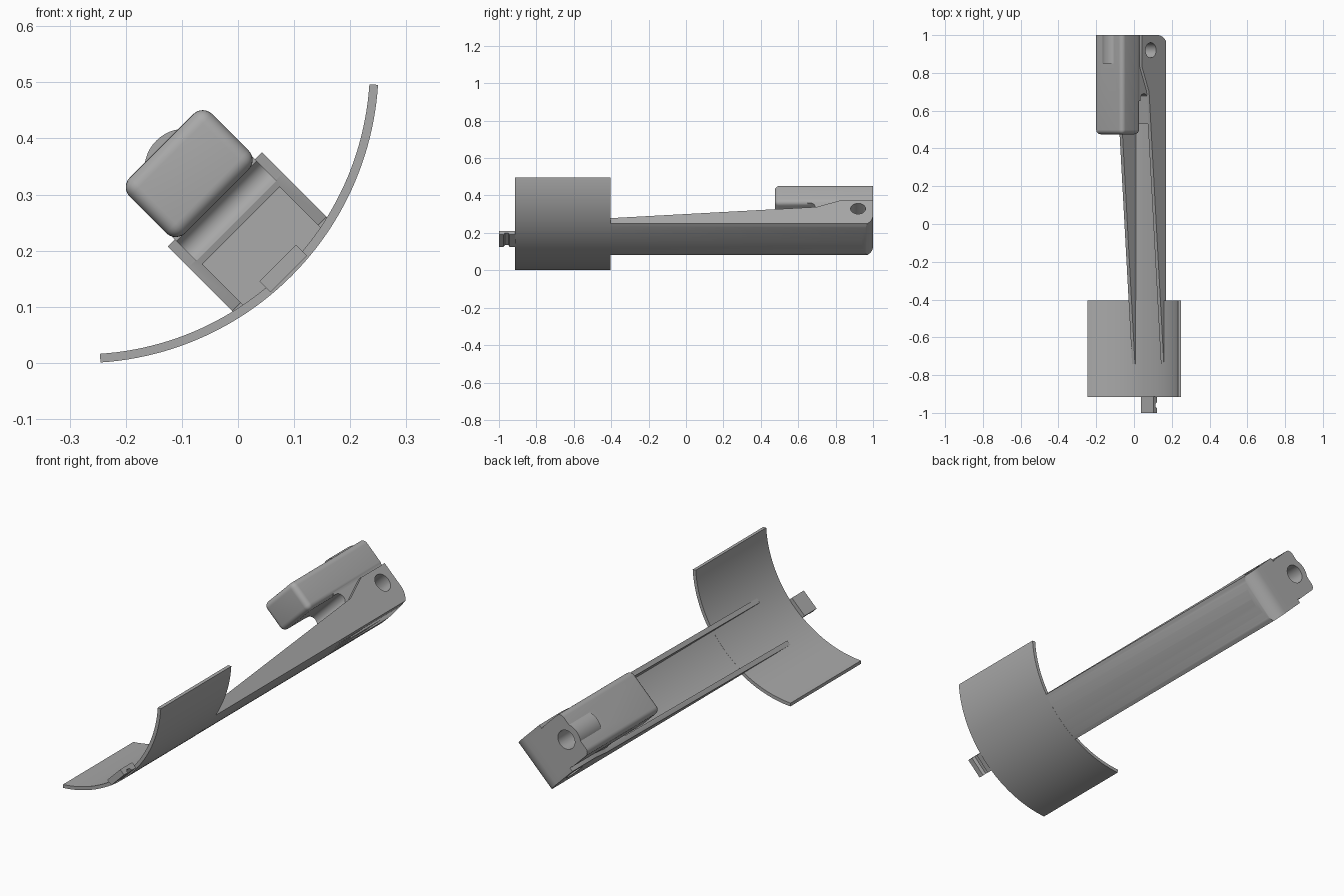
import bpy, bmesh
from math import sin, cos, pi, radians
from mathutils import Matrix

if "Cube" in bpy.data.objects:
    bpy.data.objects.remove(bpy.data.objects["Cube"], do_unlink=True)

grey = bpy.data.materials.new("plain_grey")
grey.use_nodes = True
grey.diffuse_color = (0.4, 0.4, 0.4, 1)
grey.node_tree.nodes["Principled BSDF"].inputs["Base Color"].default_value = (0.4, 0.4, 0.4, 1)

# Parts are built upright in (across, along, up) and tilted 45 degrees at the end
MID, CENTRE_UP = 0.177, 0.572


def make_object(name, bm):
    bmesh.ops.recalc_face_normals(bm, faces=bm.faces)
    mesh = bpy.data.meshes.new(name)
    bm.to_mesh(mesh)
    bm.free()
    mesh.materials.append(grey)
    obj = bpy.data.objects.new(name, mesh)
    bpy.context.collection.objects.link(obj)
    return obj


def extrude(name, pts, axis, a, b):
    """Extrude (along, up) points across, or (across, up) points along."""
    bm = bmesh.new()
    place = (lambda p, d: (d, p[0], p[1])) if axis == "across" else (lambda p, d: (p[0], d, p[1]))
    ends = [[bm.verts.new(place(p, d)) for p in pts] for d in (a, b)]
    for ring in ends:
        bm.faces.new(ring)
    n = len(pts)
    for i in range(n):
        j = (i + 1) % n
        bm.faces.new((ends[0][i], ends[0][j], ends[1][j], ends[1][i]))
    return make_object(name, bm)


def arc(cx, cy, r, start, end, steps):
    angles = [radians(start + (end - start) * i / steps) for i in range(steps + 1)]
    return [(cx + r * cos(t), cy + r * sin(t)) for t in angles]


def trough(r, half, steps=16):
    """Points on the cradle circle, between -half and +half degrees from its bottom."""
    return arc(MID, CENTRE_UP, r, -90 - half, -90 + half, steps)


def combine(obj, other, operation):
    mod = obj.modifiers.new(operation, "BOOLEAN")
    mod.operation, mod.object, mod.solver = operation, other, "EXACT"
    bpy.context.view_layer.objects.active = obj
    bpy.ops.object.modifier_apply(modifier=mod.name)
    bpy.data.objects.remove(other, do_unlink=True)


def rod(name, cx, cy, r, axis, a, b):
    return extrude(name, arc(cx, cy, r, 0, 352.5, 47), axis, a, b)


# Curved cradle
cradle = extrude("cradle", trough(0.53, 41.3, 48) + trough(0.5145, 41.3, 48)[::-1],
                 "along", -0.915, -0.405)

# Handle: curved underside, sloping side walls, rounded end
half_angle = 12.98
handle = extrude("handle", trough(0.5295, half_angle) + [(0.296, 0.3), (0.058, 0.3)],
                 "along", -0.8, 1.1)
side = [(-0.74, 0.04), (-0.74, 0.0725), (0.7, 0.183), (0.83, 0.235), (1, 0.235)]
side += arc(0.92, 0.12, 0.08, 0, -90, 12)
combine(handle, extrude("side_shape", side, "across", 0, 0.4), "INTERSECT")

# Open channel between the walls
channel = trough(0.515, 10.9) + [(0.274, 0.4), (0.08, 0.4)]
combine(handle, extrude("channel", channel, "along", -0.9, 0.53), "DIFFERENCE")

# Grip block with every edge rounded except those of the flat back
bm = bmesh.new()
bmesh.ops.create_cube(bm, size=1, matrix=Matrix.Translation((MID, 0.7375, 0.3))
                      @ Matrix.Diagonal((0.208, 0.525, 0.14, 1)))
rounded = [e for e in bm.edges if min(v.co.y for v in e.verts) < 0.9]
bmesh.ops.bevel(bm, geom=rounded, offset=0.024, segments=6, profile=0.5, affect="EDGES")
grip = make_object("grip_block", bm)

# Stem under the grip, with a hollowed finger slot
stem = [(1, 0.15), (1, 0.3), (0.65, 0.3), (0.65, 0.231)]
stem += arc(0.663, 0.204, 0.027, 90, -90, 12) + [(0.65, 0.177), (0.65, 0.15)]
combine(grip, extrude("stem", stem, "across", 0.076, 0.278), "UNION")

# Barrel on top of the grip
combine(grip, rod("barrel", MID, 0.31, 0.073, "along", 0.85, 1), "UNION")
combine(handle, grip, "UNION")

# Bore in the back face and cross hole through the sides
combine(handle, rod("bore", MID, 0.31, 0.043, "along", 0.82, 1.1), "DIFFERENCE")
combine(handle, rod("cross_hole", 0.92, 0.17, 0.04, "across", -0.1, 0.5), "DIFFERENCE")

# Notched tab at the front of the cradle
notched = [(-1, 0.048), (-0.975, 0.048), (-0.968, 0.061), (-0.95, 0.061), (-0.943, 0.048),
           (-0.913, 0.048), (-0.913, 0.076), (-1, 0.076)]
tab = extrude("front_tab", notched, "across", 0.13, 0.222)

# Tilt everything and smooth the curved faces
bpy.ops.object.select_all(action="DESELECT")
for obj in (cradle, handle, tab):
    obj.data.transform(Matrix.Rotation(-pi / 4, 4, "Y"))
    obj.select_set(True)
bpy.context.view_layer.objects.active = handle
bpy.ops.object.shade_smooth_by_angle(angle=radians(30))
